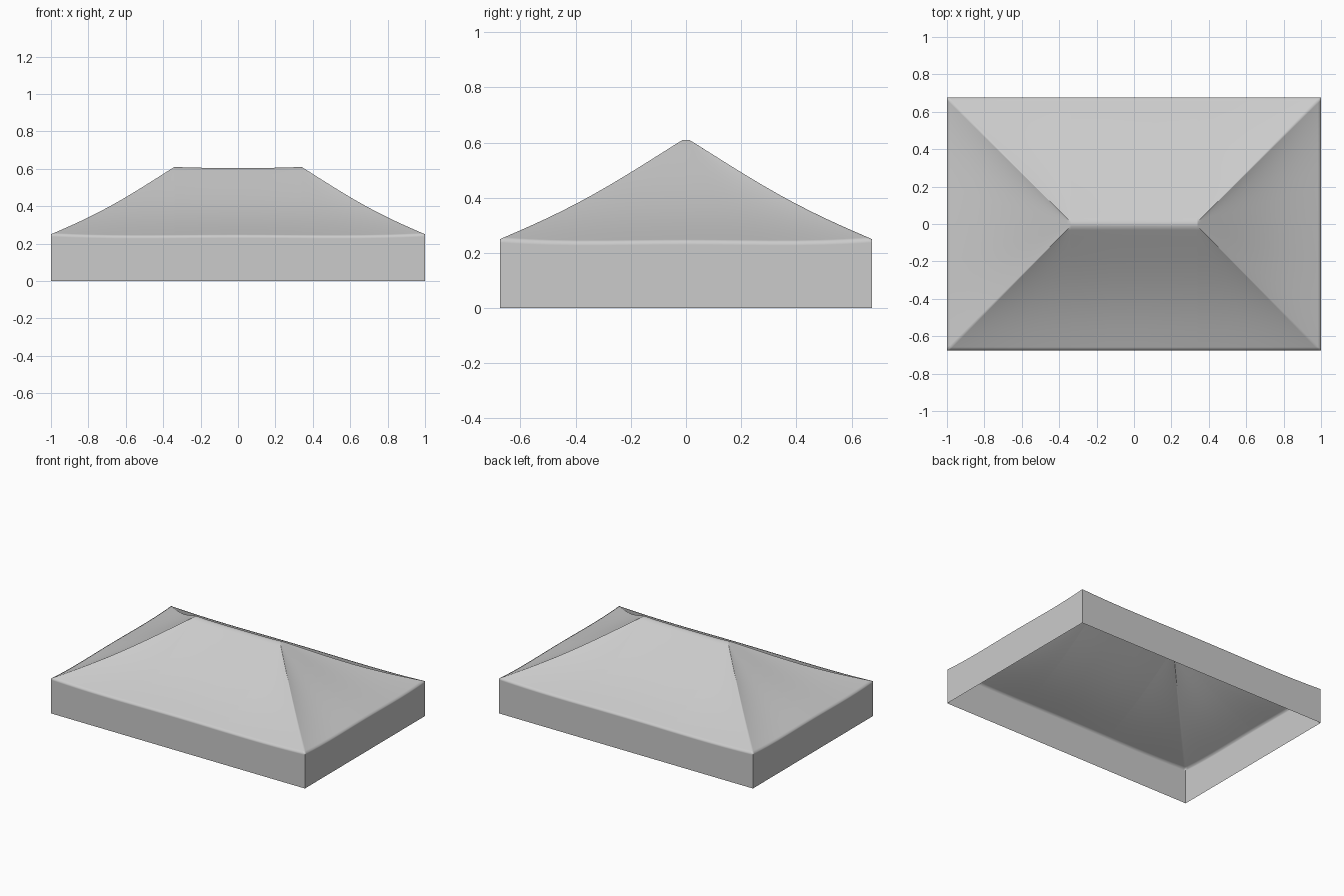
import bpy, bmesh, math
from mathutils import Vector

if "Cube" in bpy.data.objects:
    bpy.data.objects.remove(bpy.data.objects["Cube"])

HALF_X, HALF_Y = 1.0, 0.675        # eave outline
RIDGE_X, RIDGE_Y = 0.34, 0.012     # flat strip along the ridge
EAVE_Z, RIDGE_Z = 0.25, 0.61
HEM = 0.012                        # soft fold below the eave
LONG = [0, 0.12, 0.23, RIDGE_X, 0.45, 0.56, 0.67, 0.78, 0.88, 0.95, 0.985]
SHORT = [0, 0.1, 0.2, 0.3, 0.4, 0.5, 0.58, 0.635, 0.662]
ROWS = [0, 0.03] + [i / 12 for i in range(1, 12)] + [0.975, 1]


def clamp(value, limit):
    return max(-limit, min(limit, value))


def mirrored(values):
    return sorted({-v for v in values} | set(values))


def outline():
    """Eave points in order round the rectangle, with t = place along the side."""
    xs, ys = mirrored(LONG), mirrored(SHORT)
    points = [(-HALF_X, -HALF_Y, 1)]
    points += [(x, -HALF_Y, x / HALF_X) for x in xs] + [(HALF_X, -HALF_Y, 1)]
    points += [(HALF_X, y, y / HALF_Y) for y in ys]
    return points + [(-x, -y, t) for x, y, t in points]


def eave_height(t):
    return EAVE_Z - 0.013 * (1 - t ** 4) + 0.005 * (1 - t * t) ** 4


def canopy_point(x, y, t, v):
    """Cloth hanging between the ridge and the eave, v = 0 to 1."""
    top = Vector((clamp(x, RIDGE_X), clamp(y, RIDGE_Y), 0))
    top.z = RIDGE_Z - 0.005 * (1 - (top.x / RIDGE_X) ** 4)
    p = top.lerp(Vector((x, y, eave_height(t))), v)
    p.z -= (0.022 + 0.007 * (1 - t ** 4)) * math.sin(math.pi * v ** 1.1)
    return p


# Canopy sheet with its hanging valance
bm = bmesh.new()
border = outline()
rings = [[bm.verts.new(canopy_point(x, y, t, v)) for x, y, t in border] for v in ROWS]
rings.append([bm.verts.new((x, y, eave_height(t) - HEM)) for x, y, t in border])
rings.append([bm.verts.new((x, y, 0)) for x, y, t in border])
count = len(border)
for upper, lower in zip(rings, rings[1:]):
    for i in range(count):
        j = (i + 1) % count
        bm.faces.new((upper[i], lower[i], lower[j], upper[j]))

# Ridge strip joins the front and back top edges
xs = [-RIDGE_X] + [x for x in mirrored(LONG) if abs(x) < RIDGE_X] + [RIDGE_X]
find = lambda x, side: next(v for v, p in zip(rings[0], border)
                            if abs(p[0] - x) < 1e-5 and p[1] * side > 0 and abs(p[1]) == HALF_Y)
for a, b in zip(xs, xs[1:]):
    bm.faces.new((find(a, -1), find(b, -1), find(b, 1), find(a, 1)))
bmesh.ops.remove_doubles(bm, verts=bm.verts, dist=0.0004)


# Open seams: two down each long slope, one down the middle of each end
def is_seam(edge):
    a, b = (v.co for v in edge.verts)
    if abs(a.z - b.z) < 1e-4:
        return False
    down_slope = all(abs(abs(p.x) - RIDGE_X) < 1e-4 and p.z > EAVE_Z - 0.02 and abs(p.y) > RIDGE_Y - 1e-4
                     for p in (a, b))
    down_end = all(abs(p.y) < 1e-4 and abs(p.x) > RIDGE_X - 1e-4 for p in (a, b))
    return down_slope or down_end


bmesh.ops.split_edges(bm, edges=[e for e in bm.edges if is_seam(e)])
mesh = bpy.data.meshes.new("tent_canopy")
bm.to_mesh(mesh)
bm.free()
canopy = bpy.data.objects.new("tent_canopy", mesh)
bpy.context.collection.objects.link(canopy)

# Pale grey cloth
cloth = bpy.data.materials.new("pale_grey_cloth")
cloth.use_nodes = True
cloth.diffuse_color = (0.6, 0.6, 0.6, 1)
cloth.node_tree.nodes["Principled BSDF"].inputs["Base Color"].default_value = (0.6, 0.6, 0.6, 1)
mesh.materials.append(cloth)

# Smooth cloth, crisp vertical corners
bpy.context.view_layer.objects.active = canopy
canopy.select_set(True)
bpy.ops.object.shade_smooth_by_angle(angle=math.radians(75))
